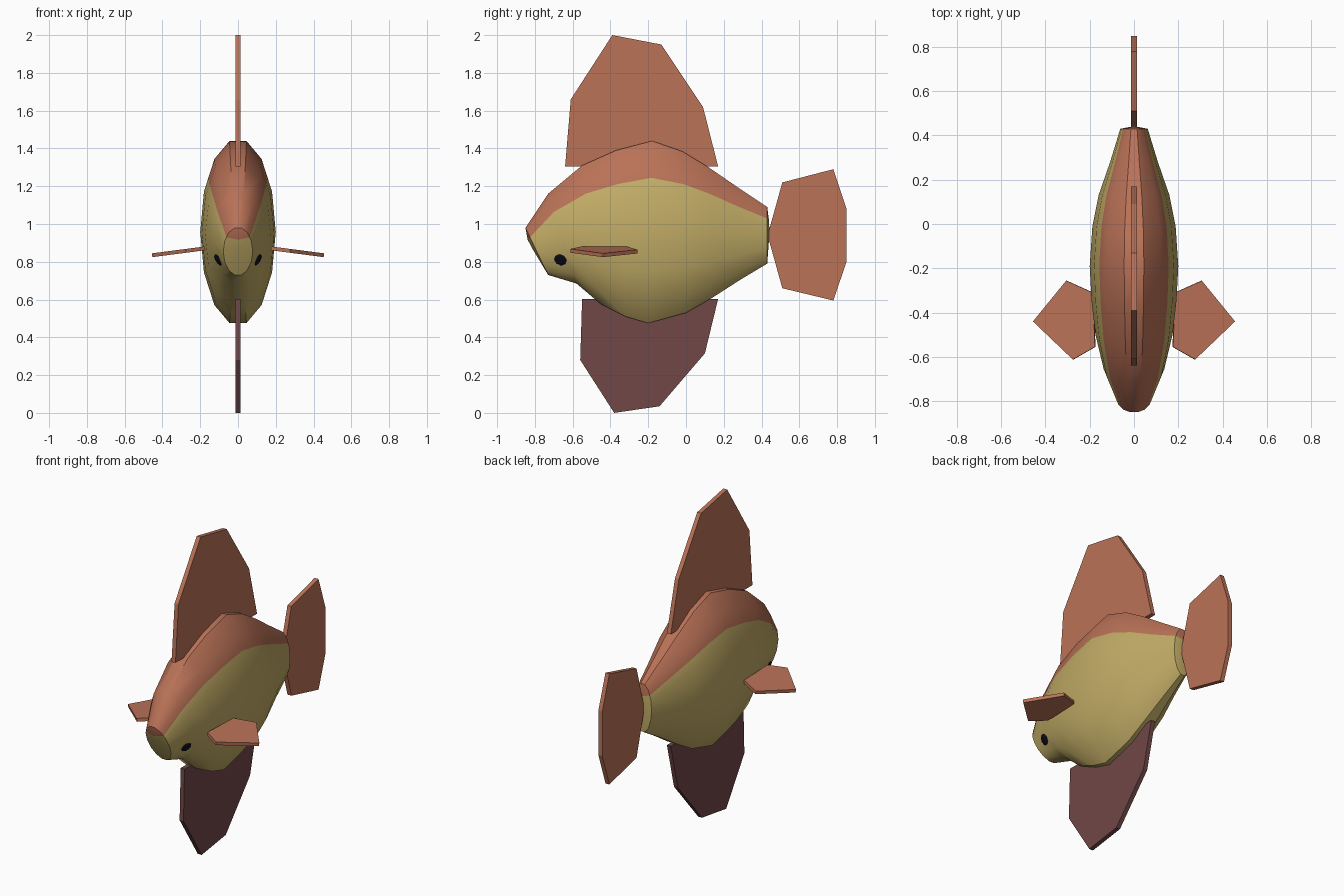
import bpy, bmesh, math
from mathutils import Vector
from mathutils.bvhtree import BVHTree

if "Cube" in bpy.data.objects:
    bpy.data.objects.remove(bpy.data.objects["Cube"])


def material(name, r, g, b):
    m = bpy.data.materials.new(name)
    m.diffuse_color = [((c / 255 + 0.055) / 1.055) ** 2.4 for c in (r, g, b)] + [1]
    m.use_nodes = True
    m.node_tree.nodes["Principled BSDF"].inputs["Base Color"].default_value = m.diffuse_color
    return m


RUST = material("rust", 186, 114, 87)
GOLD = material("gold", 194, 172, 102)
MAROON = material("maroon", 113, 71, 71)
BLACK = material("eye_black", 12, 12, 26)


def make(name, bm, *mats):
    bmesh.ops.recalc_face_normals(bm, faces=bm.faces[:])
    me = bpy.data.meshes.new(name)
    bm.to_mesh(me)
    ob = bpy.data.objects.new(name, me)
    bpy.context.collection.objects.link(ob)
    for m in mats:
        me.materials.append(m)
    return ob


# Body stations: top y, top z, bottom y, bottom z, half width
stations = [
    (-0.85, 0.98, -0.73, 0.73, 0.078),
    (-0.73, 1.16, -0.58, 0.685, 0.137),
    (-0.55, 1.31, -0.45, 0.575, 0.174),
    (-0.37, 1.39, -0.32, 0.51, 0.192),
    (-0.18, 1.44, -0.20, 0.475, 0.20),
    (-0.02, 1.385, 0.0, 0.53, 0.188),
    (0.12, 1.30, 0.14, 0.61, 0.16),
    (0.28, 1.19, 0.28, 0.70, 0.108),
    (0.43, 1.09, 0.43, 0.79, 0.062),
]

# Fourteen-sided section, with one extra point per side on the colour line
step = math.tau / 14
section = [(math.sin((i + 0.5) * step), math.cos((i + 0.5) * step)) for i in range(14)]
LINE = 0.58
t = (section[1][1] - LINE) / (section[1][1] - section[2][1])
line_x = section[1][0] + t * (section[2][0] - section[1][0])
section.insert(2, (line_x, LINE))
section.insert(len(section) - 2, (-line_x, LINE))
TOP = section[0][1]
N = len(section)

bm = bmesh.new()
rings = []
for ty, tz, by, bz, w in stations:
    ring = []
    for sx, sz in section:
        f = (sz / TOP + 1) / 2
        ring.append(bm.verts.new((sx * w, by + f * (ty - by), bz + f * (tz - bz))))
    rings.append(ring)


def is_back(i):
    return section[i][1] + section[(i + 1) % N][1] > 2 * LINE


def paint(face, i):
    face.material_index = 0 if is_back(i) else 1


for a, b in zip(rings, rings[1:]):
    for i in range(N):
        j = (i + 1) % N
        paint(bm.faces.new((a[i], a[j], b[j], b[i])), i)

# Slightly domed snout and tail-root caps, split at the colour line
for ring, push in ((rings[0], -0.016), (rings[-1], 0.012)):
    low = sum((v.co for v in ring), Vector()) / N
    low.y += push
    mid = (ring[2].co + ring[-3].co) / 2 + Vector((0, push * 0.8, -0.012))
    centre, seam = bm.verts.new(low), bm.verts.new(mid)
    for i in range(N):
        hub = seam if is_back(i) else centre
        paint(bm.faces.new((ring[i], ring[(i + 1) % N], hub)), i)
    for v in (ring[2], ring[-3]):
        bm.faces.new((v, seam, centre)).material_index = 1

body = make("body", bm, RUST, GOLD)
tree = BVHTree.FromBMesh(bm)
bpy.context.view_layer.objects.active = body
body.select_set(True)
bpy.ops.object.shade_smooth_by_angle(angle=math.radians(40))
body.select_set(False)


# Flat plates: an outline extruded along a vector
def plate(name, points, thickness, mat):
    bm = bmesh.new()
    lo = [bm.verts.new(Vector(p) - thickness / 2) for p in points]
    hi = [bm.verts.new(Vector(p) + thickness / 2) for p in points]
    bm.faces.new(lo)
    bm.faces.new(hi)
    n = len(points)
    for i in range(n):
        j = (i + 1) % n
        bm.faces.new((lo[i], lo[j], hi[j], hi[i]))
    return make(name, bm, mat)


# Upright fins on the centre line, outlines in y and z
upright = {
    "back_fin": (RUST, [(-0.64, 1.305), (-0.61, 1.66), (-0.39, 2.0),
                        (-0.13, 1.95), (0.09, 1.62), (0.17, 1.305)]),
    "tail_fin": (RUST, [(0.432, 0.94), (0.51, 1.22), (0.78, 1.29), (0.85, 1.08),
                        (0.85, 0.80), (0.78, 0.595), (0.51, 0.66)]),
    "belly_fin": (MAROON, [(-0.55, 0.603), (-0.56, 0.28), (-0.38, 0.0),
                           (-0.14, 0.035), (0.10, 0.315), (0.17, 0.603)]),
}
for name, (mat, outline) in upright.items():
    plate(name, [(0, y, z) for y, z in outline], Vector((0.027, 0, 0)), mat)

# Side fins droop outwards; eyes sit on the body surface
side_outline = [(0.175, -0.555), (0.275, -0.612), (0.455, -0.44), (0.305, -0.256), (0.185, -0.31)]
for side, s in (("right", 1), ("left", -1)):
    pts = [(s * x, y, 0.869 - 0.13 * (x - 0.19)) for x, y in side_outline]
    plate(side + "_side_fin", pts, Vector((s * 0.003, 0, 0.02)), RUST)

    hit, normal, _, _ = tree.ray_cast(Vector((s, -0.665, 0.81)), Vector((-s, 0, 0)))
    if normal.x * s < 0:
        normal = -normal
    eye = bmesh.new()
    bmesh.ops.create_uvsphere(eye, u_segments=8, v_segments=6, radius=0.034)
    bmesh.ops.scale(eye, vec=(1, 1, 0.3), verts=eye.verts)
    ob = make(side + "_eye", eye, BLACK)
    ob.location = hit
    ob.rotation_mode = 'QUATERNION'
    ob.rotation_quaternion = normal.to_track_quat('Z', 'Y')
